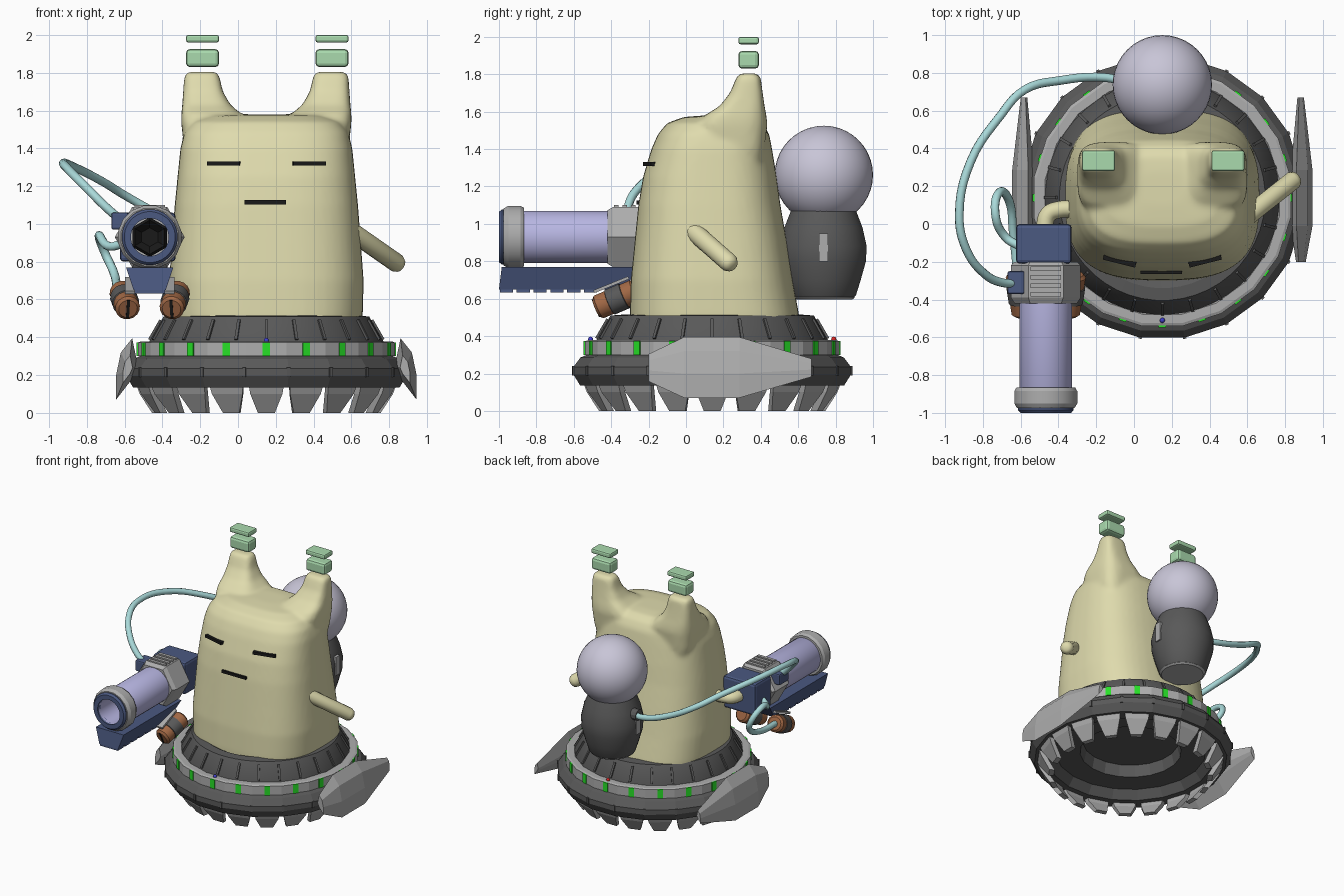
import bpy, bmesh
from math import sin, cos, pi, radians, copysign
from mathutils import Matrix, Vector

if "Cube" in bpy.data.objects:
    bpy.data.objects.remove(bpy.data.objects["Cube"])

CX, CY = 0.15, 0.14          # axis of the hover base
T = Matrix.Translation


def mat(name, *rgb):
    m = bpy.data.materials.new(name)
    m.diffuse_color = (*rgb, 1)
    m.use_nodes = True
    m.node_tree.nodes["Principled BSDF"].inputs["Base Color"].default_value = m.diffuse_color
    return m


CREAM = mat("cream", .74, .71, .42)
GREEN = mat("soft_green", .40, .70, .42)
LIGHT = mat("bright_green", .02, .75, .02)
CYAN = mat("cyan", .40, .70, .70)
PURPLE = mat("purple", .47, .46, .75)
NAVY = mat("navy", .07, .10, .22)
DARK = mat("dark_grey", .10, .10, .10)
BLACK = mat("black", .01, .01, .01)
BROWN = mat("brown", .36, .14, .06)
LILAC = mat("lilac", .58, .56, .68)
GREY = mat("grey", .42, .42, .42)
RED = mat("red", .7, .02, .02)
BLUE = mat("blue", .05, .05, .6)


def make(name, bm, m, smooth=None):
    bmesh.ops.remove_doubles(bm, verts=bm.verts, dist=1e-5)
    bmesh.ops.recalc_face_normals(bm, faces=bm.faces)
    me = bpy.data.meshes.new(name)
    bm.to_mesh(me)
    bm.free()
    me.materials.append(m)
    o = bpy.data.objects.new(name, me)
    bpy.context.collection.objects.link(o)
    if smooth:
        bpy.ops.object.select_all(action='DESELECT')
        o.select_set(True)
        bpy.context.view_layer.objects.active = o
        bpy.ops.object.shade_smooth_by_angle(angle=radians(smooth))
    return o


def loft(bm, sections, M=Matrix(), caps=True):
    rings = [[bm.verts.new(M @ Vector(p)) for p in s] for s in sections]
    n = len(rings[0])
    for a, b in zip(rings, rings[1:]):
        for i in range(n):
            bm.faces.new((a[i], a[(i + 1) % n], b[(i + 1) % n], b[i]))
    if caps:
        bm.faces.new(rings[0])
        bm.faces.new(rings[-1])


def lathe(name, prof, n, m, M=Matrix(), smooth=None, caps=False, phase=0.5):
    bm = bmesh.new()
    loft(bm, [[(r * cos(2 * pi * (i + phase) / n), r * sin(2 * pi * (i + phase) / n), z)
               for i in range(n)] for r, z in prof], M, caps)
    return make(name, bm, m, smooth)


def add_box(bm, lo, hi, M=Matrix()):
    x0, y0, z0 = lo
    x1, y1, z1 = hi
    loft(bm, [[(x0, y0, z), (x1, y0, z), (x1, y1, z), (x0, y1, z)] for z in (z0, z1)], M)


def box(name, lo, hi, m, M=Matrix(), bevel=0):
    bm = bmesh.new()
    add_box(bm, lo, hi, M)
    o = make(name, bm, m)
    if bevel:
        b = o.modifiers.new("bevel", 'BEVEL')
        b.width, b.segments = bevel, 2
    return o


def ball(name, c, r, m, seg=32):
    bm = bmesh.new()
    bmesh.ops.create_uvsphere(bm, u_segments=seg, v_segments=seg // 2, radius=r, matrix=T(c))
    return make(name, bm, m, 40)


def tube(name, pts, r, m):
    c = bpy.data.curves.new(name, 'CURVE')
    c.dimensions, c.bevel_depth, c.bevel_resolution = '3D', r, 3
    c.resolution_u, c.use_fill_caps = 5, True
    s = c.splines.new('BEZIER')
    s.bezier_points.add(len(pts) - 1)
    for p, co in zip(s.bezier_points, pts):
        p.co = co
        p.handle_left_type = p.handle_right_type = 'AUTO'
    c.materials.append(m)
    o = bpy.data.objects.new(name, c)
    bpy.context.collection.objects.link(o)


def squircle(z, x0, x1, y0, y1, e, n=48):
    f = lambda v: copysign(abs(v) ** (2 / e), v)
    return [((x0 + x1) / 2 + (x1 - x0) / 2 * f(cos(2 * pi * i / n)),
             (y0 + y1) / 2 + (y1 - y0) / 2 * f(sin(2 * pi * i / n)), z) for i in range(n)]


def around(k, n):
    return T((CX, CY, 0)) @ Matrix.Rotation(2 * pi * k / n, 4, 'Z')


# body with two ears, fused into one smooth skin
bm = bmesh.new()
loft(bm, [squircle(z, CX - w, CX + w, a, b, 2.9) for z, w, a, b in [
    (.35, .49, -.29, .62), (.51, .51, -.30, .605), (.7, .515, -.295, .57), (.9, .50, -.275, .54),
    (1.1, .485, -.255, .505), (1.25, .47, -.23, .485), (1.4, .455, -.185, .46),
    (1.48, .435, -.15, .445), (1.54, .39, -.10, .41), (1.572, .30, -.01, .36), (1.58, .12, .1, .28)]])
for s in (1, -1):
    loft(bm, [squircle(z, *sorted((CX + s * (a - CX), CX + s * (b - CX))), c, d, 3.5)
              for z, a, b, c, d in [
        (1.1, -.20, 0, .12, .38), (1.4, -.285, .06, .08, .42), (1.53, -.30, .07, .06, .435),
        (1.58, -.30, .02, .10, .43), (1.63, -.295, -.04, .18, .42), (1.70, -.29, -.08, .235, .41),
        (1.78, -.285, -.098, .268, .40), (1.805, -.27, -.11, .285, .385)]])
body = make("body", bm, CREAM)
rm = body.modifiers.new("fuse", 'REMESH')
rm.mode, rm.voxel_size, rm.use_smooth_shade = 'VOXEL', .016, True
sm = body.modifiers.new("soften", 'SMOOTH')
sm.iterations, sm.factor = 8, .5

# face
for s in (1, -1):
    box("eye", (-.088, -.02, -.011), (.088, .02, .011), BLACK,
        T((CX + s * .225, -.19, 1.32)) @ Matrix.Rotation(s * radians(14), 4, 'Z'))
box("mouth", (.035, -.265, 1.104), (.255, -.225, 1.126), BLACK)

# floating ear tips
for x in (-.275, .41):
    box("ear_tip_lower", (x, .28, 1.83), (x + .175, .39, 1.925), GREEN, bevel=.02)
    box("ear_tip_upper", (x, .28, 1.96), (x + .175, .39, 2.0), GREEN, bevel=.012)

# free arm (capsule) and gun arm
a, b = Vector((.6, .04, .96)), Vector((.865, .25, .775))
L = (b - a).length
lathe("right_arm", [(0, 0), (.05, 0), (.05, L - .035), (.038, L - .01), (.02, L), (0, L)], 14, CREAM,
      T(a) @ (b - a).to_track_quat('Z', 'Y').to_matrix().to_4x4(), 45)
tube("left_arm", [(-.30, .08, .93), (-.40, .075, .93), (-.455, .05, .93), (-.475, -.03, .93)], .045, CREAM)

# hover base
A = 1 / cos(pi / 20)
BASE = T((CX, CY, 0))
lathe("base_lower", [(r * A, z) for r, z in [
    (.62, .32), (.67, .30), (.705, .285), (.742, .235), (.742, .195), (.705, .135), (.60, .135),
    (.55, .20), (.37, .20), (.35, .29), (0, .29)]], 20, DARK, BASE)
lathe("base_band", [(r * A, z) for r, z in [
    (.60, .30), (.68, .30), (.68, .372), (.665, .378), (.62, .378), (.60, .36)]], 20, GREY, BASE)
lathe("base_collar", [(.62, .33), (.62, .38), (.545, .51), (.48, .515), (.42, .48)], 48, DARK, BASE, 30)
ribs, seams, lights, teeth = (bmesh.new() for _ in range(4))
for k in range(24):
    add_box(ribs, (-.008, -.012, 0), (.008, .012, .12),
            around(k, 24) @ T((0, -.615, .385)) @ Matrix.Rotation(radians(-30), 4, 'X'))
for k in range(20):
    M = around(k, 20)
    add_box(lights, (-.02, -.687, .30), (.02, -.64, .373), M)
    add_box(seams, (-.009, -.757, .19), (.009, -.70, .24), M @ Matrix.Rotation(pi / 20, 4, 'Z'))
    loft(teeth, [[(-w, r, z), (w, r, z), (w * .9, r + .04, z), (-w * .9, r + .04, z)]
                 for w, r, z in [(.092, -.685, .14), (.085, -.67, .10), (.045, -.605, 0)]], M)
make("collar_ribs", ribs, DARK)
make("rim_seams", seams, DARK)
make("rim_lights", lights, LIGHT)
make("base_teeth", teeth, GREY)
ball("front_marker", (CX, -.51, .383), .014, BLUE, 12)
ball("back_marker", (CX, .79, .383), .014, RED, 12)

# faceted side fins
SEC = [(.86, .395), (.83, .25), (.86, .18), (.945, .07), (.945, .20), (.92, .32)]
for s in (1, -1):
    bm = bmesh.new()
    loft(bm, [[(CX + s * (.88 + (x - .88) * k - CX), y, .23 + (z - .23) * k) for x, z in SEC]
              for y, k in [(-.2, .45), (-.01, 1), (.285, 1), (.67, .3)]])
    make("side_fin", bm, GREY)

# back canister with ball
lathe("canister", [(0, .60), (.16, .60), (.175, .62), (.20, .70), (.228, .80), (.232, .88), (.21, .98),
                   (.175, 1.07), (0, 1.1)], 32, DARK, T((CX, .735, 0)), 35)
lathe("canister_rim", [(0, .596), (.155, .596), (.168, .606), (.165, .61)], 32, GREY, T((CX, .735, 0)), 35)
ball("canister_ball", (CX, .737, 1.262), .263, LILAC, 40)
lathe("hose_socket", [(0, 0), (.045, 0), (.045, .06), (0, .06)], 12, DARK,
      T((-.04, .75, .96)) @ Matrix.Rotation(-pi / 2, 4, 'Y'))
for s in (1, -1):
    box("canister_strip", (CX + s * .225 - .012, .71, .80), (CX + s * .225 + .012, .76, .95), GREY)

# cannon, lathed along -y
GX, GZ = -.467, .93
GUN = T((GX, 0, GZ)) @ Matrix.Rotation(pi / 2, 4, 'X')
lathe("barrel", [(.14, .38), (.14, .92), (.10, .985), (.10, .62)], 32, PURPLE, GUN, 35)
lathe("muzzle_collar", [(.135, .865), (.158, .865), (.17, .885), (.17, .95), (.155, .975), (.12, .975)],
      16, GREY, GUN, 25)
lathe("muzzle_lip", [(.145, .965), (.148, .985), (.135, 1.0), (.10, 1.0), (.10, .96)], 32, NAVY, GUN, 35)
lathe("bore_plug", [(.105, .62), (.09, .64), (.05, .60), (0, .60)], 6, BLACK, GUN)
lathe("receiver", [(.165, .20), (.185, .22), (.185, .39), (.165, .42)], 6, GREY, GUN, caps=True, phase=0)
bm = bmesh.new()
for i in range(4):
    for s in (1, -1):
        add_box(bm, (GX - .08, -.385 + i * .045, GZ + s * .162 - .008),
                (GX + .08, -.36 + i * .045, GZ + s * .162 + .008))
make("receiver_slats", bm, GREY)
box("rear_block", (-.625, -.21, .80), (-.33, 0, 1.06), NAVY, bevel=.02)
box("hose_port", (-.67, -.37, .97), (-.58, -.25, 1.06), NAVY, bevel=.01)

# rail under the cannon, with small steps
bm = bmesh.new()
loft(bm, [[(GX - a, y, .77), (GX + a, y, .77), (GX + .085, y2, .65), (GX - .085, y2, .65)]
          for a, y, y2 in [(.125, -.985, -1.0), (.125, -.24, -.34)]])
for i in range(6):
    add_box(bm, (GX - .08, -.995 + i * .09, .633), (GX + .08, -.925 + i * .09, .66))
make("under_rail", bm, NAVY)

# twin grip cylinders with dark bands
for s in (1, -1):
    a, b = Vector((GX + s * .115, -.48, .55)), Vector((GX + s * .15, -.26, .645))
    M = T(a) @ (b - a).to_track_quat('Z', 'Y').to_matrix().to_4x4()
    lathe("grip", [(0, 0), (.05, 0), (.066, .015), (.066, .225), (.05, .24), (0, .24)], 16, BROWN, M, 35)
    lathe("grip_band", [(.06, .075), (.072, .08), (.072, .165), (.06, .17)], 16, DARK, M, 35)
    box("grip_slot", (-.008, -.05, -.004), (.008, .05, .01), BLACK, M)
    box("grip_plate", (-.03, -.10, -.008), (.03, .10, .008), GREY,
        T((GX + s * .10, -.40, .675)) @ Matrix.Rotation(radians(22), 4, 'X'))

# hoses
tube("main_hose", [(-.04, .75, .96), (-.15, .775, .965), (-.39, .76, 1.04), (-.58, .71, 1.14),
                   (-.71, .57, 1.22), (-.865, .33, 1.30), (-.925, .05, 1.32), (-.89, -.13, 1.28),
                   (-.79, -.265, 1.18), (-.70, -.31, 1.09), (-.62, -.315, 1.02)], .023, CYAN)
tube("loop_hose", [(-.60, -.12, .90), (-.68, -.07, .88), (-.735, .06, .94), (-.71, .17, .86),
                   (-.66, .12, .75), (-.64, -.05, .67), (-.615, -.28, .64)], .023, CYAN)
